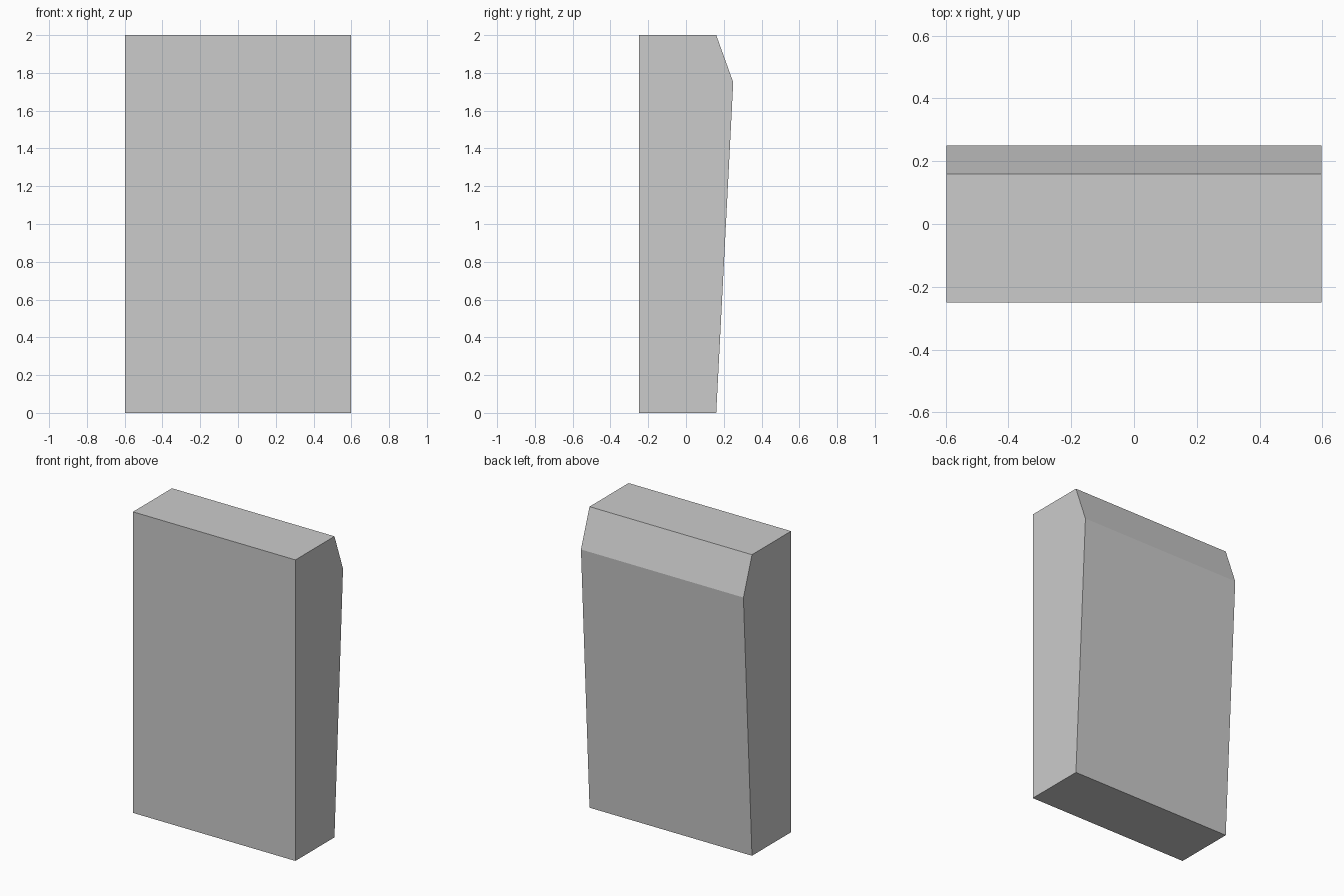
import bpy
import bmesh

if "Cube" in bpy.data.objects:
    bpy.data.objects.remove(bpy.data.objects["Cube"])

HALF_WIDTH = 0.597

# Side profile (y, z): straight front, back leaning outward, bevelled top edge
PROFILE = [(-0.25, 0.0), (0.16, 0.0), (0.25, 1.75), (0.16, 2.0), (-0.25, 2.0)]

# Slab body: profile extruded across x
bm = bmesh.new()
side = bm.faces.new([bm.verts.new((-HALF_WIDTH, y, z)) for y, z in PROFILE])
result = bmesh.ops.extrude_face_region(bm, geom=[side], use_keep_orig=True)
moved = [g for g in result["geom"] if isinstance(g, bmesh.types.BMVert)]
bmesh.ops.translate(bm, verts=moved, vec=(2 * HALF_WIDTH, 0, 0))
bmesh.ops.recalc_face_normals(bm, faces=bm.faces)

mesh = bpy.data.meshes.new("slab_body")
bm.to_mesh(mesh)
bm.free()
bpy.context.collection.objects.link(bpy.data.objects.new("slab_body", mesh))
